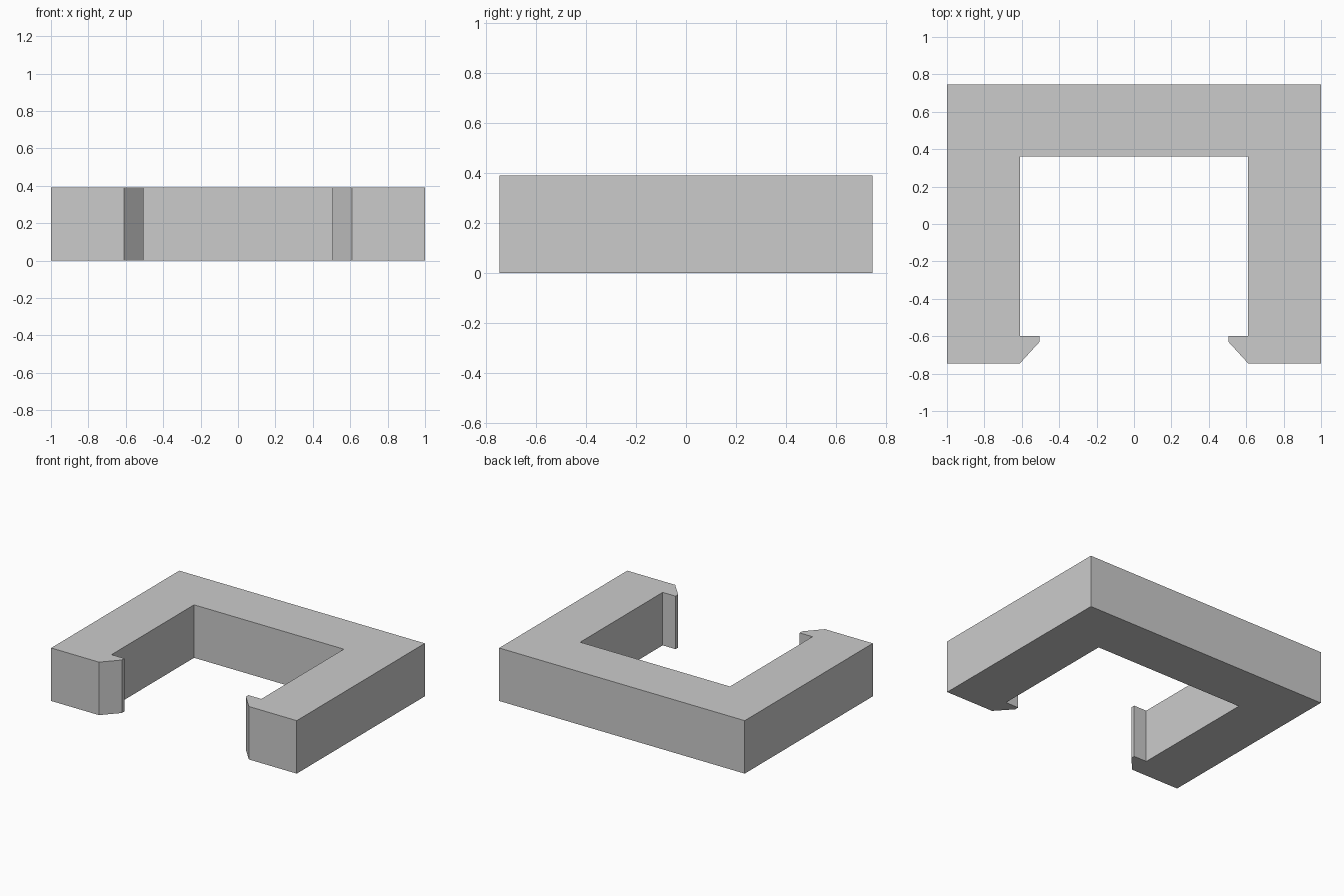
import bpy
import bmesh

cube = bpy.data.objects.get("Cube")
if cube:
    bpy.data.objects.remove(cube, do_unlink=True)

HEIGHT = 0.39

# Plain grey material
grey = bpy.data.materials.new("plain_grey")
grey.use_nodes = True
colour = (0.6, 0.6, 0.6, 1)
grey.diffuse_color = colour
grey.node_tree.nodes["Principled BSDF"].inputs["Base Color"].default_value = colour

# Left half of the outline: back bar, arm, then chamfered hook at the tip
half = [(1, 0.745), (1, -0.745), (0.61, -0.745), (0.505, -0.63),
        (0.505, -0.6), (0.61, -0.6), (0.61, 0.36)]
outline = half + [(-x, y) for x, y in reversed(half)]

# Extrude the mirrored outline into one solid clip
bm = bmesh.new()
base = bm.faces.new([bm.verts.new((x, y, 0)) for x, y in outline])
result = bmesh.ops.extrude_face_region(bm, geom=[base], use_keep_orig=True)
top = [v for v in result["geom"] if isinstance(v, bmesh.types.BMVert)]
bmesh.ops.translate(bm, verts=top, vec=(0, 0, HEIGHT))
bmesh.ops.recalc_face_normals(bm, faces=bm.faces)

mesh = bpy.data.meshes.new("snap_clip")
bm.to_mesh(mesh)
bm.free()
mesh.materials.append(grey)
clip = bpy.data.objects.new("snap_clip", mesh)
bpy.context.collection.objects.link(clip)
